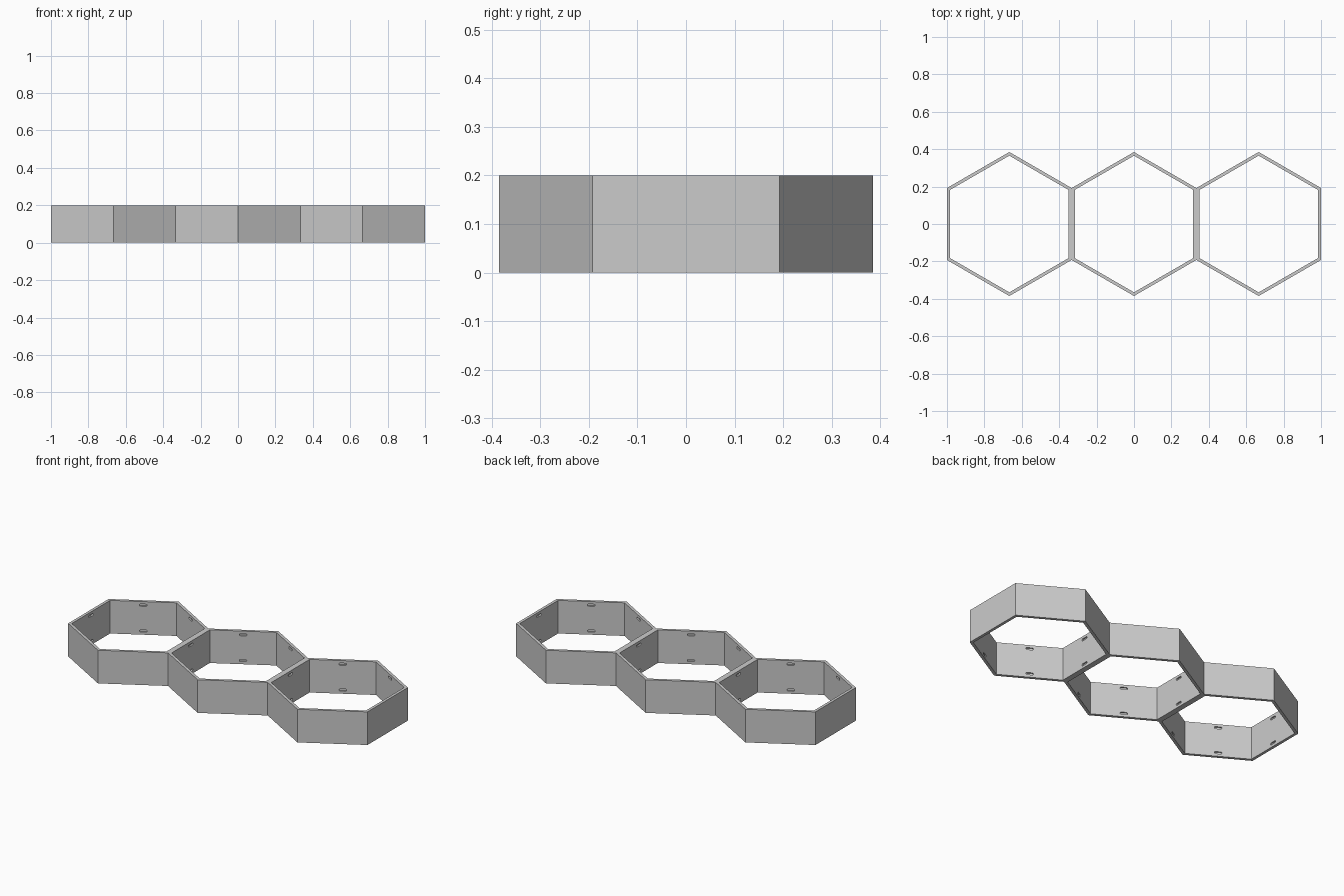
import bpy
import bmesh
from math import pi, sin, cos, sqrt
from mathutils import Matrix, Vector

cube = bpy.data.objects.get("Cube")
if cube:
    bpy.data.objects.remove(cube, do_unlink=True)

APOTHEM = 1 / 3      # centre to outer wall face
WALL = 0.017
HEIGHT = 0.2
SLOT_LENGTH, SLOT_HEIGHT, SLOT_DEPTH = 0.042, 0.013, 0.009
SLOT_LEVELS = (0.022, HEIGHT - 0.022)
CELLS = (-1, 0, 1)

grey = bpy.data.materials.new("light grey")
grey.use_nodes = True
colour = (0.6, 0.6, 0.6, 1)
grey.diffuse_color = colour
grey.node_tree.nodes["Principled BSDF"].inputs["Base Color"].default_value = colour


def make_object(name, bm):
    bmesh.ops.recalc_face_normals(bm, faces=bm.faces)
    mesh = bpy.data.meshes.new(name)
    bm.to_mesh(mesh)
    bm.free()
    mesh.materials.append(grey)
    obj = bpy.data.objects.new(name, mesh)
    bpy.context.collection.objects.link(obj)
    return obj


def hexagon(bm, apothem, x, z):
    # Corner i sits between wall i - 1 and wall i; wall 0 faces +x
    radius = apothem * 2 / sqrt(3)
    angles = [(i - 0.5) * pi / 3 for i in range(6)]
    return [bm.verts.new((x + radius * cos(a), radius * sin(a), z)) for a in angles]


# Three open hexagonal cells in a row, joined along their shared walls
bm = bmesh.new()
for cell in CELLS:
    x = cell * 2 * APOTHEM
    loops = [hexagon(bm, APOTHEM, x, 0), hexagon(bm, APOTHEM, x, HEIGHT),
             hexagon(bm, APOTHEM - WALL, x, HEIGHT), hexagon(bm, APOTHEM - WALL, x, 0)]
    for i in range(6):
        j = (i + 1) % 6
        shared = (i == 0 and cell < 1) or (i == 3 and cell > -1)
        for k in range(4):
            if k == 0 and shared:
                continue
            a, b = loops[k], loops[(k + 1) % 4]
            bm.faces.new((a[i], a[j], b[j], b[i]))
bmesh.ops.remove_doubles(bm, verts=bm.verts, dist=0.0001)
frame = make_object("hexagon_shelf_frame", bm)

# Rounded slot cutters, two on the inside of every wall
bm = bmesh.new()
end = SLOT_HEIGHT / 2
half = SLOT_LENGTH / 2 - end
for cell in CELLS:
    for i in range(6):
        turn = Matrix.Translation((cell * 2 * APOTHEM, 0, 0)) @ Matrix.Rotation(i * pi / 3, 4, "Z")
        for level in SLOT_LEVELS:
            outline = []
            for side in (1, -1):
                for step in range(7):
                    a = step * pi / 6 - pi / 2
                    outline.append((side * (half + end * cos(a)), level + side * end * sin(a)))
            inner = APOTHEM - WALL
            rings = [[bm.verts.new(turn @ Vector((d, y, z))) for y, z in outline]
                     for d in (inner - 0.01, inner + SLOT_DEPTH)]
            bm.faces.new(rings[0])
            bm.faces.new(rings[1])
            for k in range(len(outline)):
                n = (k + 1) % len(outline)
                bm.faces.new((rings[0][k], rings[0][n], rings[1][n], rings[1][k]))
cutter = make_object("slot_cutters", bm)
cutter.hide_render = True
cutter.hide_set(True)

cut = frame.modifiers.new("slots", "BOOLEAN")
cut.operation = "DIFFERENCE"
cut.solver = "EXACT"
cut.object = cutter
